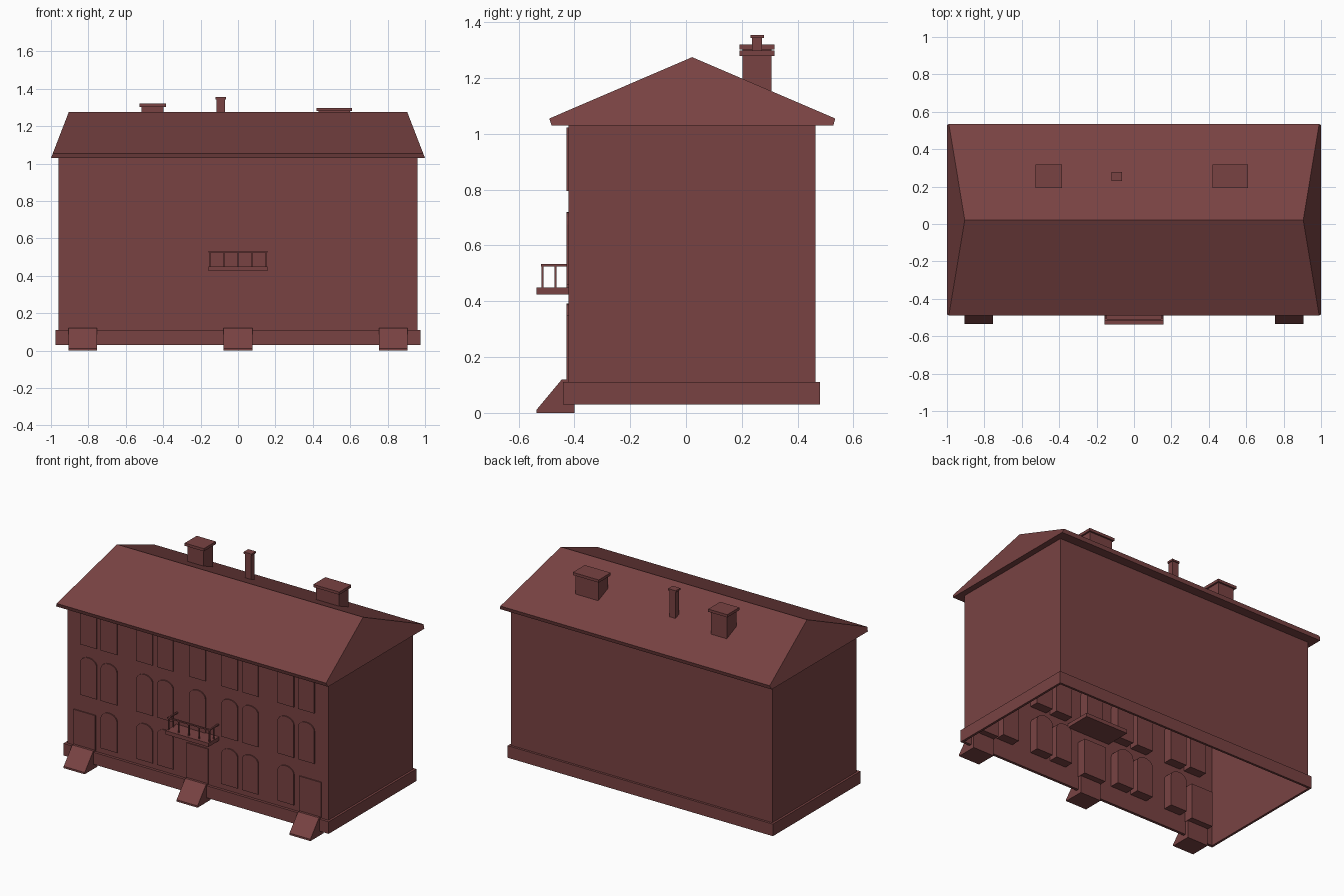
import bpy, bmesh, math

if "Cube" in bpy.data.objects:
    bpy.data.objects.remove(bpy.data.objects["Cube"])

mat = bpy.data.materials.new("dark_red")
mat.diffuse_color = (0.19, 0.055, 0.055, 1)
mat.use_nodes = True
mat.node_tree.nodes["Principled BSDF"].inputs["Base Color"].default_value = mat.diffuse_color


def finish(name, bm, fix_normals=True):
    if fix_normals:
        bmesh.ops.recalc_face_normals(bm, faces=bm.faces)
    me = bpy.data.meshes.new(name)
    bm.to_mesh(me)
    bm.free()
    me.materials.append(mat)
    ob = bpy.data.objects.new(name, me)
    bpy.context.collection.objects.link(ob)
    return ob


def add_box(bm, x0, x1, y0, y1, z0, z1):
    vs = bmesh.ops.create_cube(bm, size=1)["verts"]
    for v in vs:
        v.co.x = x1 if v.co.x > 0 else x0
        v.co.y = y1 if v.co.y > 0 else y0
        v.co.z = z1 if v.co.z > 0 else z0
    return vs


def add_prism(bm, loop_a, loop_b):
    a = [bm.verts.new(p) for p in loop_a]
    b = [bm.verts.new(p) for p in loop_b]
    bm.faces.new(a)
    bm.faces.new(b[::-1])
    for i in range(len(a)):
        j = (i + 1) % len(a)
        bm.faces.new((a[j], a[i], b[i], b[j]))


def rect(x, y0, y1, z):
    return [(-x, y0, z), (x, y0, z), (x, y1, z), (-x, y1, z)]


# Walls: hollow shell, open underneath
bm = bmesh.new()
add_box(bm, -0.96, 0.96, -0.422, 0.465, 0.03, 1.03)
bm.normal_update()
bmesh.ops.delete(bm, geom=[f for f in bm.faces if f.normal.z < -0.5], context="FACES_ONLY")
finish("walls", bm, False)

# Plinth: rectangular ring around the foot of the walls
bm = bmesh.new()
rings = [rect(0.975, -0.44, 0.48, 0.03), rect(0.975, -0.44, 0.48, 0.11),
         rect(0.96, -0.422, 0.465, 0.11), rect(0.96, -0.422, 0.465, 0.03)]
rings = [[bm.verts.new(p) for p in r] for r in rings]
for k in range(4):
    r, s = rings[k], rings[(k + 1) % 4]
    for i in range(4):
        j = (i + 1) % 4
        bm.faces.new((r[i], r[j], s[j], s[i]))
finish("plinth", bm)

# Roof: eave profile lofted between two sloping ends
profile = [(-0.482, 1.03, 1.0), (-0.49, 1.055, 0.99), (0.022, 1.275, 0.905),
           (0.535, 1.055, 0.99), (0.528, 1.03, 1.0)]
bm = bmesh.new()
add_prism(bm, [(-x, y, z) for y, z, x in profile], [(x, y, z) for y, z, x in profile])
finish("roof", bm)


# Chimneys with overhanging caps
def chimney(name, x0, x1, y0, y1, top, cap, over):
    bm = bmesh.new()
    add_box(bm, x0, x1, y0, y1, 1.10, top - cap)
    add_box(bm, x0 - over, x1 + over, y0 - over, y1 + over, top - cap, top)
    finish(name, bm)


chimney("chimney_left", -0.515, -0.397, 0.203, 0.307, 1.32, 0.018, 0.011)
chimney("chimney_right", 0.43, 0.599, 0.203, 0.307, 1.298, 0.018, 0.011)
chimney("chimney_small", -0.114, -0.07, 0.237, 0.273, 1.355, 0.012, 0.006)


# Windows and doors: thin panels set through the front wall
def panel(name, cx, width, z0, z1, rise=0.0):
    h = width / 2
    pts = [(cx - h, z0), (cx + h, z0)]
    if rise:
        n = 10
        pts += [(cx + h * math.cos(math.pi * i / n),
                 z1 - rise + rise * math.sin(math.pi * i / n)) for i in range(n + 1)]
    else:
        pts += [(cx + h, z1), (cx - h, z1)]
    bm = bmesh.new()
    add_prism(bm, [(x, -0.429, z) for x, z in pts], [(x, -0.36, z) for x, z in pts])
    finish(name, bm)


inner = [0.237, 0.388, 0.65]
for s in (-1, 1):
    for c in inner:
        panel("ground_window", s * c, 0.12, 0.145, 0.392, 0.045)
    for c in inner + [0.80]:
        panel("middle_window", s * c, 0.12, 0.46, 0.72, 0.045)
        panel("top_window", s * c, 0.12, 0.795, 1.022)
panel("balcony_door", 0, 0.12, 0.45, 0.72, 0.045)
panel("top_window", 0, 0.12, 0.795, 1.022)

# Entrance doors with sloping ramps
ramp = [(-0.535, 0), (-0.535, 0.012), (-0.445, 0.12), (-0.40, 0.12), (-0.40, 0)]
for c in (-0.83, 0, 0.83):
    panel("door", c, 0.16, 0.115, 0.35)
    bm = bmesh.new()
    add_prism(bm, [(c - 0.077, y, z) for y, z in ramp], [(c + 0.077, y, z) for y, z in ramp])
    finish("entrance_ramp", bm)

# Balcony slab, running a little way indoors
bm = bmesh.new()
add_box(bm, -0.157, 0.157, -0.536, -0.25, 0.425, 0.45)
finish("balcony_slab", bm)

# Balcony railing
bm = bmesh.new()
t = 0.0035
for i in range(5):
    x = -0.15 + 0.075 * i
    add_box(bm, x - t, x + t, -0.514 - t, -0.514 + t, 0.45, 0.528)
for x in (-0.15, 0.15):
    add_box(bm, x - t, x + t, -0.467 - t, -0.467 + t, 0.45, 0.528)
    add_box(bm, x - 0.005, x + 0.005, -0.518, -0.42, 0.525, 0.533)
add_box(bm, -0.157, 0.157, -0.519, -0.509, 0.525, 0.533)
finish("balcony_railing", bm)
